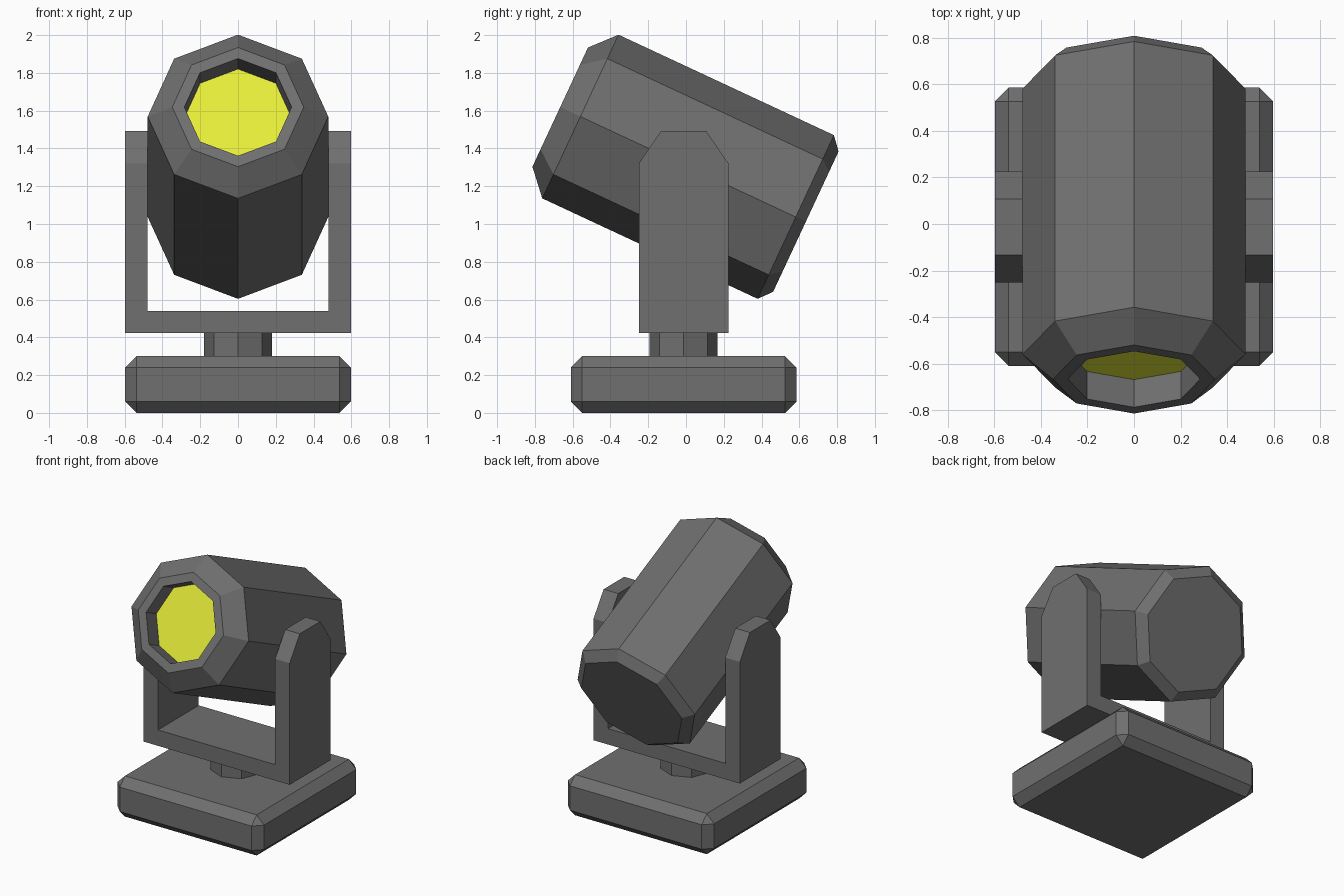
import bpy, bmesh
from math import cos, sin, pi, radians
from mathutils import Matrix

if "Cube" in bpy.data.objects:
    bpy.data.objects.remove(bpy.data.objects["Cube"])

CY = -0.0125  # y of the pan axis


def material(name, color):
    mat = bpy.data.materials.new(name)
    mat.diffuse_color = color
    mat.use_nodes = True
    mat.node_tree.nodes["Principled BSDF"].inputs["Base Color"].default_value = mat.diffuse_color
    return mat


HOUSING = material("dark_grey", (0.16, 0.16, 0.16, 1))
YELLOW = material("lens_yellow", (0.8, 0.85, 0.04, 1))


def finish(name, bm, matrix=Matrix(), mat=HOUSING):
    bmesh.ops.recalc_face_normals(bm, faces=bm.faces[:])
    me = bpy.data.meshes.new(name)
    bm.to_mesh(me)
    bm.free()
    me.materials.append(mat)
    ob = bpy.data.objects.new(name, me)
    bpy.context.collection.objects.link(ob)
    ob.matrix_world = matrix
    return ob


def lathe(name, profile, matrix, mat=HOUSING, sides=8):
    """Closed faceted solid from (radius, height) rings."""
    bm = bmesh.new()
    rings = [[bm.verts.new((r * cos(2 * pi * i / sides), r * sin(2 * pi * i / sides), h))
              for i in range(sides)] for r, h in profile]
    for a, b in zip(rings, rings[1:]):
        for i in range(sides):
            j = (i + 1) % sides
            bm.faces.new((a[i], a[j], b[j], b[i]))
    bm.faces.new(rings[0])
    bm.faces.new(rings[-1])
    return finish(name, bm, matrix, mat)


# Chamfered base slab
bm = bmesh.new()
bmesh.ops.create_cube(bm, size=1, matrix=Matrix.Translation((0, CY, 0.15))
                      @ Matrix.Diagonal((1.195, 1.195, 0.30, 1)))
bmesh.ops.bevel(bm, geom=bm.edges[:], offset=0.06, segments=1, affect='EDGES')
finish("base", bm)

# Short swivel neck
lathe("swivel_neck", [(0.18, 0.29), (0.18, 0.43)], Matrix.Translation((0, CY, 0)))

# U-shaped yoke: outline extruded along y, arm tops tapered
outer, inner, low, floor, top, shoulder = 0.597, 0.478, 0.423, 0.54, 1.492, 1.32
outline = [(-outer, low), (outer, low), (outer, top), (inner, top),
           (inner, floor), (-inner, floor), (-inner, top), (-outer, top)]
bm = bmesh.new()
face = bm.faces.new([bm.verts.new((x, -0.2375, z)) for x, z in outline])
ext = bmesh.ops.extrude_face_region(bm, geom=[face])
bmesh.ops.translate(bm, vec=(0, 0.475, 0),
                    verts=[g for g in ext["geom"] if isinstance(g, bmesh.types.BMVert)])
bmesh.ops.bisect_plane(bm, geom=bm.verts[:] + bm.edges[:] + bm.faces[:],
                       plane_co=(0, 0, shoulder), plane_no=(0, 0, 1))
for v in bm.verts:
    if v.co.z > shoulder + 0.01:
        v.co.y *= 0.12 / 0.2375
finish("yoke", bm, Matrix.Translation((0, CY, 0)))

# Tilted octagonal lamp head with recessed front opening
tilt = Matrix.Translation((0, -0.0135, 1.3145)) @ Matrix.Rotation(radians(65), 4, 'X')
lathe("lamp_head", [(0.41, -0.715), (0.478, -0.656), (0.478, 0.602), (0.348, 0.72),
                    (0.284, 0.72), (0.284, 0.57)], tilt)

# Yellow lens at the bottom of the recess
lathe("lens", [(0.283, 0.572), (0.283, 0.59)], tilt, YELLOW)
